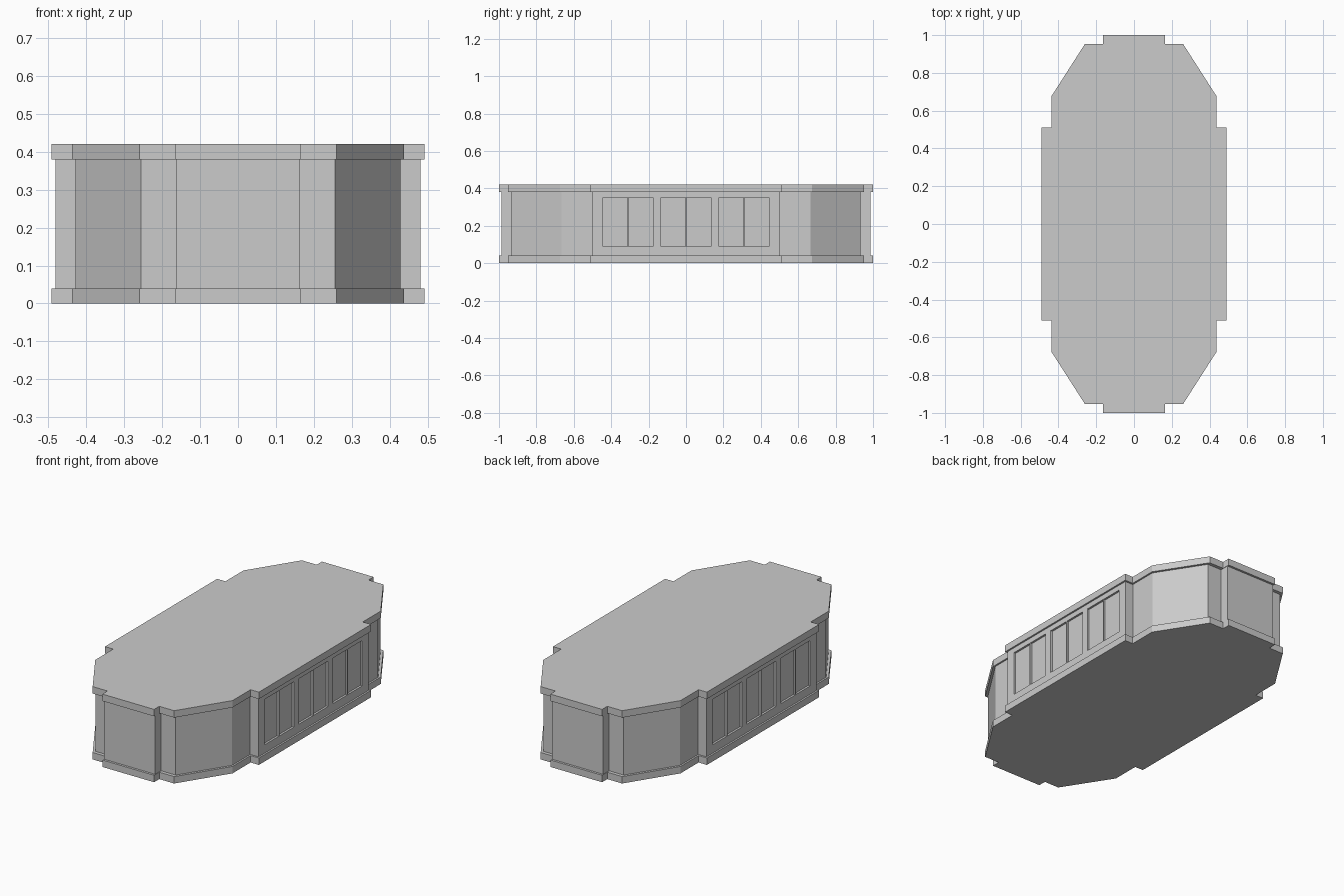
import bpy, bmesh
from mathutils import Vector

cube = bpy.data.objects.get("Cube")
if cube:
    bpy.data.objects.remove(cube, do_unlink=True)

grey = bpy.data.materials.new("plain grey")
grey.use_nodes = True
colour = (0.6, 0.6, 0.6, 1)
grey.diffuse_color = colour
grey.node_tree.nodes["Principled BSDF"].inputs["Base Color"].default_value = colour


def full_outline(quarter):
    """Mirror a quarter profile (from the +x side round to the +y end)."""
    back = quarter + [(-x, y) for x, y in reversed(quarter)]
    return back + [(-x, -y) for x, y in back]


def prism(quarter, low, high):
    bm = bmesh.new()
    base = bm.faces.new([bm.verts.new((x, y, low)) for x, y in full_outline(quarter)])
    top = bmesh.ops.extrude_face_region(bm, geom=[base], use_keep_orig=True)["geom"]
    verts = [v for v in top if isinstance(v, bmesh.types.BMVert)]
    bmesh.ops.translate(bm, verts=verts, vec=(0, 0, high - low))
    bmesh.ops.recalc_face_normals(bm, faces=bm.faces)
    return bm


def finish(name, bm):
    mesh = bpy.data.meshes.new(name)
    bm.to_mesh(mesh)
    bm.free()
    mesh.materials.append(grey)
    obj = bpy.data.objects.new(name, mesh)
    bpy.context.collection.objects.link(obj)


# Overhanging base and worktop slabs
slab = [(0.491, 0.511), (0.438, 0.511), (0.438, 0.675),
        (0.26, 0.953), (0.165, 0.953), (0.165, 1.0)]
finish("base_slab", prism(slab, 0, 0.04))
finish("top_slab", prism(slab, 0.38, 0.42))

# Cabinet body, slightly inside the slabs
body = [(0.481, 0.5), (0.428, 0.5), (0.428, 0.666),
        (0.256, 0.933), (0.163, 0.933), (0.163, 0.987)]
bm = prism(body, 0.04, 0.38)

# Three pairs of recessed door panels on each long side
doors = []
for centre in (-0.311, 0, 0.311):
    doors += [(centre - 0.134, centre - 0.003), (centre + 0.003, centre + 0.134)]
low, high = 0.088, 0.35


def is_side(face):
    return abs(face.normal.x) > 0.99 and abs(face.calc_center_median().x) > 0.47


def cut_sides(point, normal):
    faces = [f for f in bm.faces if is_side(f)]
    edges = {e for f in faces for e in f.edges}
    verts = {v for f in faces for v in f.verts}
    bmesh.ops.bisect_plane(bm, geom=faces + list(edges) + list(verts),
                           plane_co=Vector(point), plane_no=Vector(normal))


for z in (low, high):
    cut_sides((0, 0, z), (0, 0, 1))
for door in doors:
    for y in door:
        cut_sides((0, y, 0), (0, 1, 0))

panels = []
for f in bm.faces:
    c = f.calc_center_median()
    if is_side(f) and low < c.z < high and any(a < c.y < b for a, b in doors):
        panels.append(f)
for f in panels:
    inward = -f.normal * 0.012
    new = bmesh.ops.extrude_face_region(bm, geom=[f])["geom"]
    bmesh.ops.translate(bm, vec=inward,
                        verts=[v for v in new if isinstance(v, bmesh.types.BMVert)])
bmesh.ops.delete(bm, geom=[f for f in panels if f.is_valid], context="FACES_ONLY")
finish("cabinet_body", bm)
